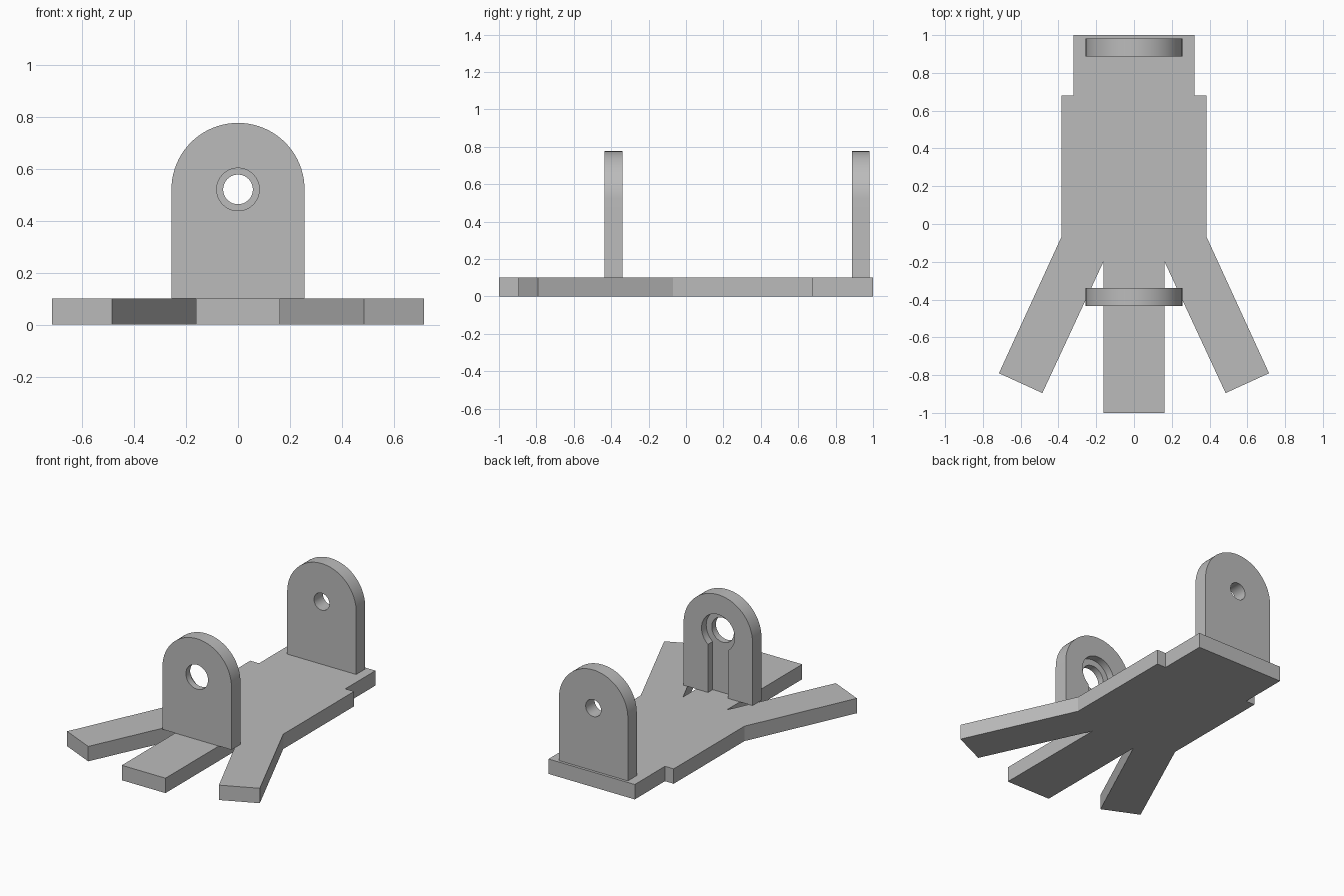
import bpy, bmesh, math
from mathutils import Vector

cube = bpy.data.objects.get("Cube")
if cube:
    bpy.data.objects.remove(cube, do_unlink=True)

grey = bpy.data.materials.new("plain grey")
grey.use_nodes = True
grey.diffuse_color = (0.5, 0.5, 0.5, 1)
grey.node_tree.nodes["Principled BSDF"].inputs["Base Color"].default_value = (0.5, 0.5, 0.5, 1)

BASE_TOP = 0.1
HOLE_Z = 0.52


def extrude(name, outline, depth):
    """Solid made by sweeping a closed 3D outline along a vector."""
    bm = bmesh.new()
    face = bm.faces.new([bm.verts.new(p) for p in outline])
    swept = bmesh.ops.extrude_face_region(bm, geom=[face])["geom"]
    verts = [g for g in swept if isinstance(g, bmesh.types.BMVert)]
    bmesh.ops.translate(bm, verts=verts, vec=Vector(depth))
    bmesh.ops.recalc_face_normals(bm, faces=bm.faces)
    mesh = bpy.data.meshes.new(name)
    bm.to_mesh(mesh)
    bm.free()
    mesh.materials.append(grey)
    obj = bpy.data.objects.new(name, mesh)
    bpy.context.collection.objects.link(obj)
    return obj


def arc(radius, y, sweep, count):
    """Points round the hole axis, starting at +x."""
    return [(radius * math.cos(sweep * i / count), y,
             HOLE_Z + radius * math.sin(sweep * i / count)) for i in range(count + 1)]


def cut(target, cutter):
    bpy.context.view_layer.objects.active = target
    mod = target.modifiers.new("cut", "BOOLEAN")
    mod.operation = "DIFFERENCE"
    mod.solver = "EXACT"
    mod.object = cutter
    bpy.ops.object.modifier_apply(modifier=mod.name)
    bpy.data.objects.remove(cutter, do_unlink=True)


def drill(target, radius, y0, y1):
    circle = arc(radius, y0, math.tau, 64)[:-1]
    cut(target, extrude("hole_cutter", circle, (0, y1 - y0, 0)))


def smooth(obj):
    bpy.ops.object.select_all(action="DESELECT")
    obj.select_set(True)
    bpy.context.view_layer.objects.active = obj
    bpy.ops.object.shade_smooth_by_angle(angle=math.radians(30))


def upright(name, y, hole):
    """Round-topped plate with a hole through it."""
    r, thick = 0.256, 0.095
    outline = [(-r, y, BASE_TOP), (r, y, BASE_TOP)] + arc(r, y, math.pi, 40)
    plate = extrude(name, outline, (0, thick, 0))
    drill(plate, hole, y - 0.1, y + thick + 0.1)
    return plate


# Base with a narrow tail and three prongs, mirrored from its left half
half = [(0.32, 1), (0.32, 0.68), (0.385, 0.68), (0.385, -0.07),
        (0.715, -0.79), (0.485, -0.895), (0.162, -0.2), (0.162, -1)]
outline = half + [(-x, y) for x, y in reversed(half)]
extrude("base", [(x, y, 0) for x, y in outline], (0, 0, BASE_TOP))

# Rear upright
rear = upright("rear_upright", 0.887, 0.057)
smooth(rear)

# Front upright, with a keyhole recess in its rear face
front = upright("front_upright", -0.435, 0.082)
floor_y = -0.39
drill(front, 0.123, floor_y, -0.2)
w = 0.075
slot = [(-w, floor_y, 0), (w, floor_y, 0), (w, floor_y, HOLE_Z), (-w, floor_y, HOLE_Z)]
cut(front, extrude("slot_cutter", slot, (0, 0.21, 0)))
smooth(front)
